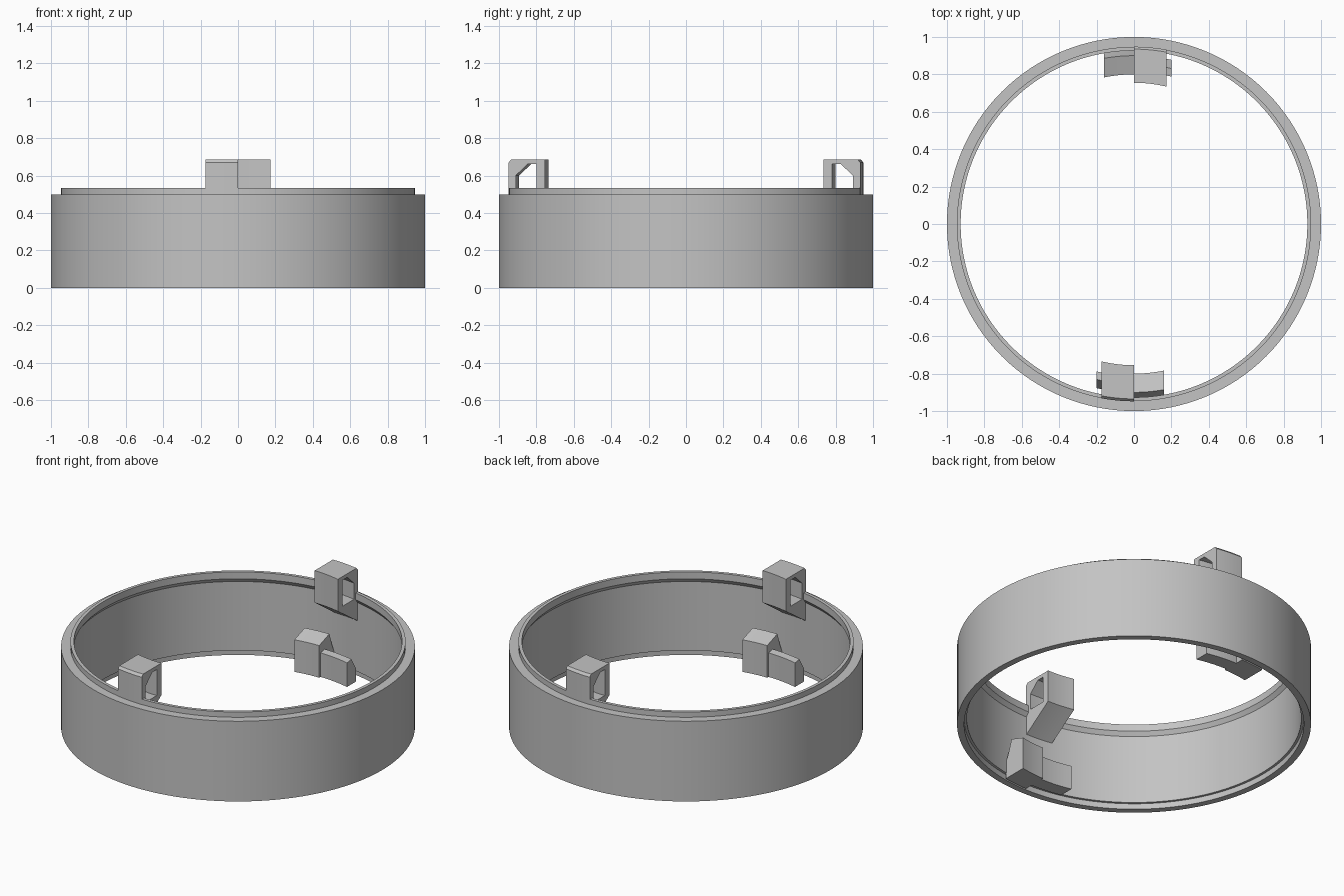
import bpy, bmesh
from math import sin, cos, pi, sqrt, radians

default = bpy.data.objects.get("Cube")
if default:
    bpy.data.objects.remove(default, do_unlink=True)

GREY = (0.55, 0.55, 0.55, 1)
mat = bpy.data.materials.new("plain grey")
mat.use_nodes = True
mat.diffuse_color = GREY
mat.node_tree.nodes["Principled BSDF"].inputs["Base Color"].default_value = GREY


def finish(bm, name):
    bmesh.ops.recalc_face_normals(bm, faces=bm.faces)
    mesh = bpy.data.meshes.new(name)
    bm.to_mesh(mesh)
    bm.free()
    mesh.materials.append(mat)
    obj = bpy.data.objects.new(name, mesh)
    bpy.context.collection.objects.link(obj)
    bpy.ops.object.select_all(action="DESELECT")
    obj.select_set(True)
    bpy.context.view_layer.objects.active = obj
    bpy.ops.object.shade_smooth_by_angle(angle=radians(20))
    return obj


def skin(bm, loop_a, loop_b):
    n = len(loop_a)
    for i in range(n):
        j = (i + 1) % n
        bm.faces.new((loop_a[i], loop_a[j], loop_b[j], loop_b[i]))


def lathe(name, profile, segments=128):
    bm = bmesh.new()
    loops = []
    for k in range(segments):
        a = 2 * pi * k / segments
        loops.append([bm.verts.new((r * cos(a), r * sin(a), z)) for r, z in profile])
    for k in range(segments):
        skin(bm, loops[k], loops[(k + 1) % segments])
    return finish(bm, name)


def arc_sweep(name, profile, x0, x1, turn, hole=None, steps=6):
    """Sweep a (radius, height) profile between two x planes, following the ring."""
    bm = bmesh.new()

    def loops_for(points):
        loops = []
        for k in range(steps + 1):
            x = x0 + (x1 - x0) * k / steps
            loops.append([bm.verts.new((turn * x, turn * sqrt(r * r - x * x), z))
                          for r, z in points])
        for a, b in zip(loops, loops[1:]):
            skin(bm, a, b)
        return loops

    outer = loops_for(profile)
    if hole:
        inner = loops_for(hole)
        for end in (0, -1):
            skin(bm, outer[end], inner[end])
    else:
        for end in (0, -1):
            bm.faces.new(outer[end])
    return finish(bm, name)


# Ring body: bottom recess, plain wall, chamfer and raised lip
lathe("ring_body", [
    (1, 0), (1, 0.5), (0.947, 0.5), (0.947, 0.533), (0.927, 0.533),
    (0.927, 0.49), (0.945, 0.465), (0.945, 0.035), (0.96, 0.035), (0.96, 0)])

# Locking parts, repeated on opposite sides of the ring
hook = [(0.755, 0.485), (0.755, 0.685), (0.935, 0.685), (0.948, 0.67), (0.948, 0.35)]
window = [(0.8, 0.5), (0.8, 0.662), (0.845, 0.662), (0.91, 0.6), (0.91, 0.5)]
block = [(0.8, 0), (0.8, 0.2), (0.9, 0.235), (0.925, 0.16), (0.95, 0.1), (0.95, 0)]
arm = [(0.813, 0), (0.813, 0.15), (0.855, 0.157), (0.9, 0.08), (0.9, 0)]

for side, turn in (("back", 1), ("front", -1)):
    arc_sweep(side + "_hook", hook, 0, 0.175, turn, hole=window)
    arc_sweep(side + "_block", block, -0.16, 0, turn)
    arc_sweep(side + "_arm", arm, -0.02, 0.2, turn)
